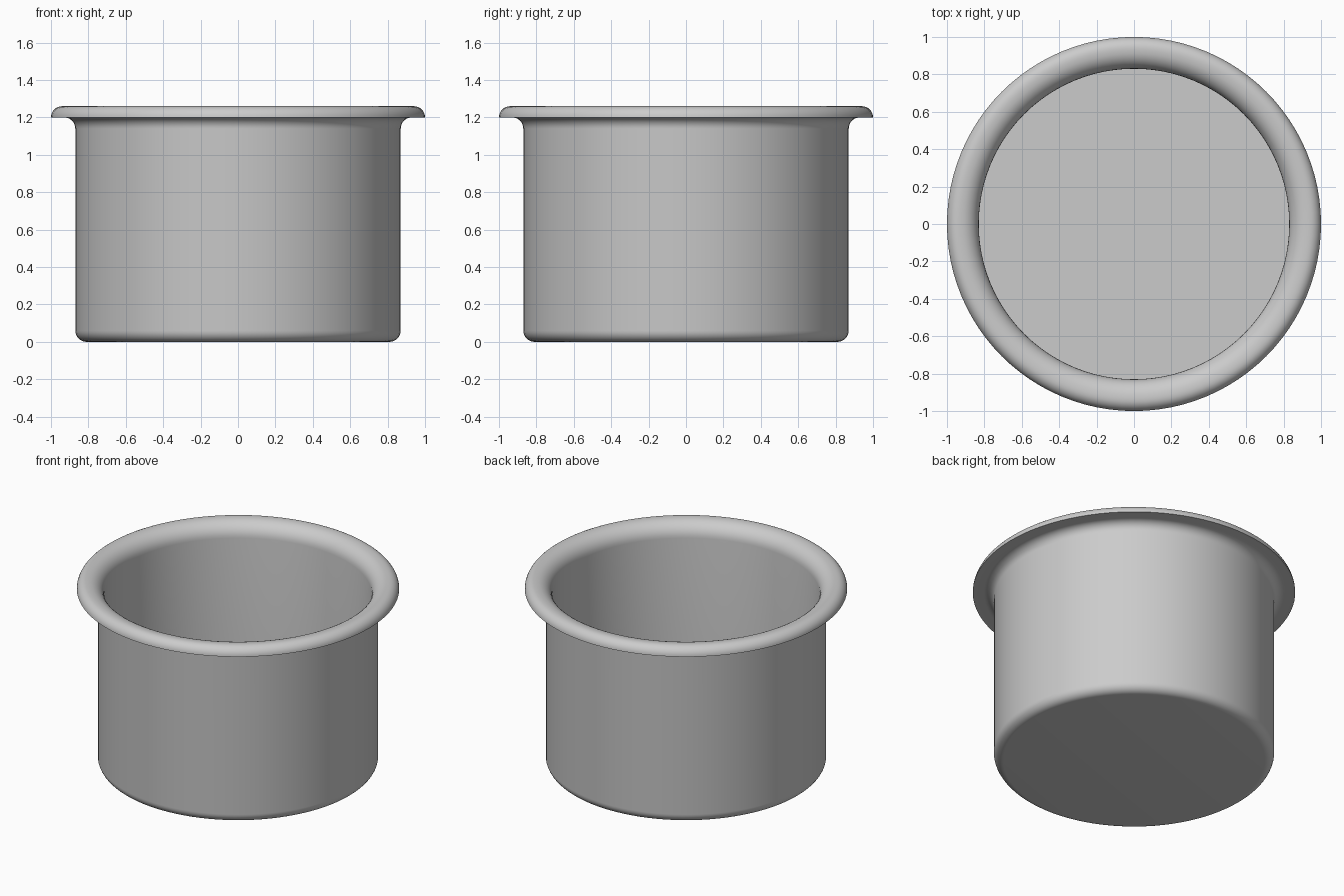
import bpy
import bmesh
from math import cos, sin, pi, radians

cube = bpy.data.objects.get("Cube")
if cube:
    bpy.data.objects.remove(cube, do_unlink=True)

SIDES = 96
ARC_STEPS = 8

metal = bpy.data.materials.new("plain_grey")
metal.use_nodes = True
GREY = (0.6, 0.6, 0.6, 1)
metal.diffuse_color = GREY
metal.node_tree.nodes["Principled BSDF"].inputs["Base Color"].default_value = GREY


def arc(cx, cz, r, start, end):
    """Points along an arc in the radius/height plane, angles in degrees."""
    angles = [radians(start + (end - start) * i / ARC_STEPS) for i in range(ARC_STEPS + 1)]
    return [(cx + r * cos(a), cz + r * sin(a)) for a in angles]


# Cross-section from the underside, up the wall, over the rim, down to the floor
profile = arc(0.81, 0.06, 0.06, -90, 0)        # rounded base edge
profile += arc(0.93, 1.14, 0.06, 180, 90)      # fillet under the rim
profile += arc(0.94, 1.20, 0.06, 0, 90)        # rounded rim edge
profile += arc(0.93, 1.16, 0.10, 90, 180)      # rounded mouth
profile.append((0.83, 0.04))                   # inner floor corner

# Spin the cross-section into rings, then close the underside and the floor
bm = bmesh.new()
rings = []
for r, z in profile:
    rings.append([bm.verts.new((r * cos(2 * pi * k / SIDES), r * sin(2 * pi * k / SIDES), z))
                  for k in range(SIDES)])
for low, high in zip(rings, rings[1:]):
    for k in range(SIDES):
        n = (k + 1) % SIDES
        bm.faces.new((low[k], low[n], high[n], high[k]))
bm.faces.new(rings[0][::-1])
bm.faces.new(rings[-1])
bmesh.ops.recalc_face_normals(bm, faces=bm.faces)

mesh = bpy.data.meshes.new("cup_insert")
bm.to_mesh(mesh)
bm.free()
mesh.materials.append(metal)
cup = bpy.data.objects.new("cup_insert", mesh)
bpy.context.collection.objects.link(cup)

# Smooth shading with the rim underside and floor corner kept crisp
bpy.context.view_layer.objects.active = cup
cup.select_set(True)
bpy.ops.object.shade_smooth_by_angle(angle=radians(35))
